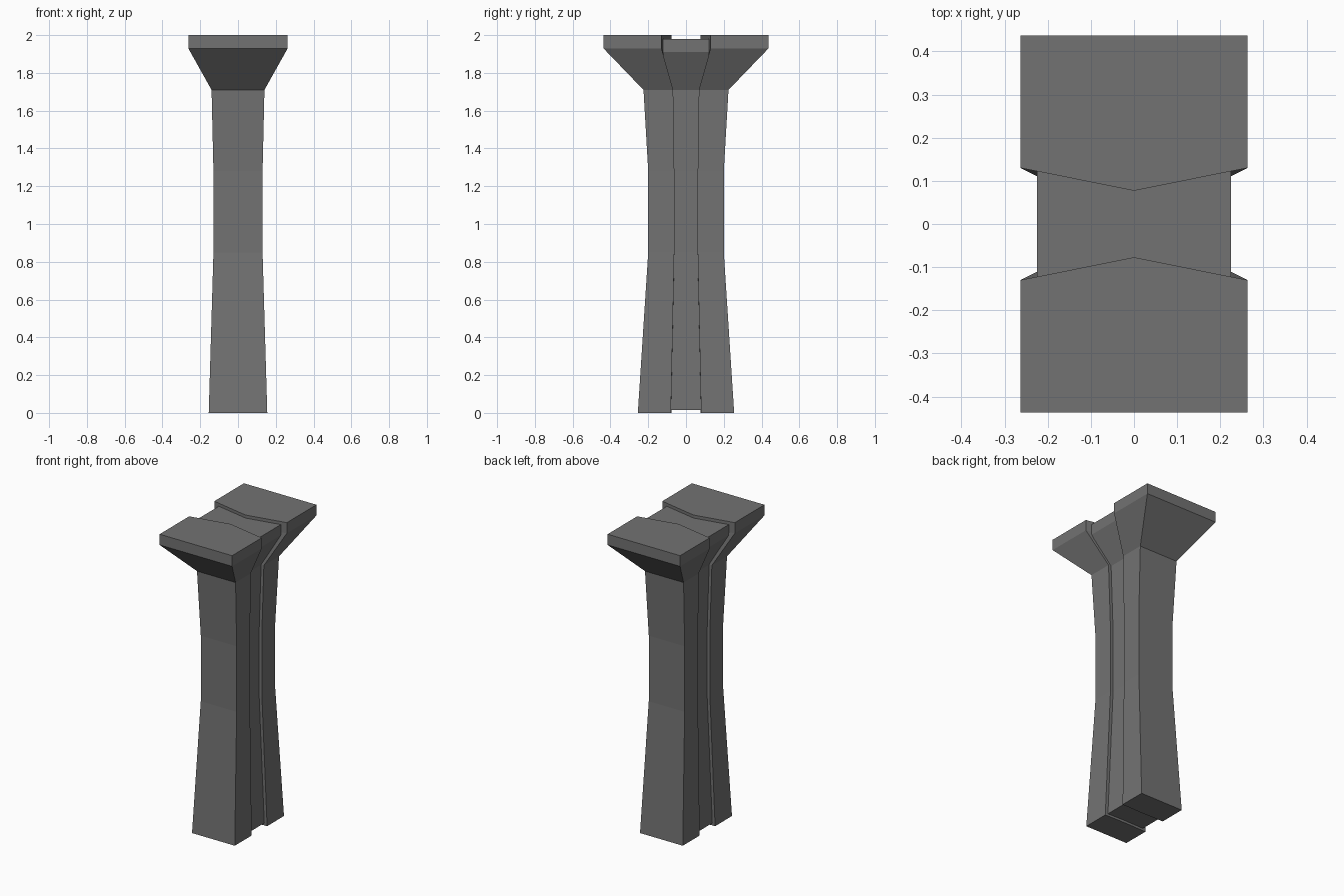
import bpy
import bmesh

cube = bpy.data.objects.get("Cube")
if cube:
    bpy.data.objects.remove(cube, do_unlink=True)

stone = bpy.data.materials.new("dark grey stone")
stone.use_nodes = True
colour = (0.17, 0.17, 0.17, 1)
stone.diffuse_color = colour
stone.node_tree.nodes["Principled BSDF"].inputs["Base Color"].default_value = colour


def loft(name, sections):
    """Skin a closed solid through a stack of (height, outline) sections."""
    bm = bmesh.new()
    rings = [[bm.verts.new((x, y, z)) for x, y in outline] for z, outline in sections]
    for low, high in zip(rings, rings[1:]):
        for i in range(len(low)):
            j = (i + 1) % len(low)
            bm.faces.new((low[i], low[j], high[j], high[i]))
    bm.faces.new(rings[0][::-1])
    bm.faces.new(rings[-1])
    bmesh.ops.recalc_face_normals(bm, faces=bm.faces)
    mesh = bpy.data.meshes.new(name)
    bm.to_mesh(mesh)
    bm.free()
    mesh.materials.append(stone)
    obj = bpy.data.objects.new(name, mesh)
    bpy.context.collection.objects.link(obj)
    return obj


# Flared pier halves: height, half width, inner edge, inner middle, outer edge
pier_levels = [
    (0.00, 0.155, 0.080, 0.077, 0.255),
    (0.85, 0.130, 0.062, 0.062, 0.200),
    (1.28, 0.130, 0.062, 0.062, 0.200),
    (1.71, 0.140, 0.068, 0.068, 0.225),
    (1.93, 0.263, 0.130, 0.077, 0.437),
    (2.00, 0.263, 0.130, 0.077, 0.437),
]
piers = loft("flared_piers", [
    (z, [(-w, outer), (-w, inner), (0, mid), (w, inner), (w, outer)])
    for z, w, inner, mid, outer in pier_levels])
mirror = piers.modifiers.new("front and back", 'MIRROR')
mirror.use_axis = (False, True, False)

# Recessed core between the piers: height, half width, half depth
core_levels = [
    (0.015, 0.135, 0.095),
    (0.85, 0.110, 0.080),
    (1.28, 0.110, 0.080),
    (1.71, 0.120, 0.085),
    (1.91, 0.225, 0.140),
    (1.98, 0.225, 0.140),
]
loft("recessed_core", [
    (z, [(-w, -d), (w, -d), (w, d), (-w, d)]) for z, w, d in core_levels])
